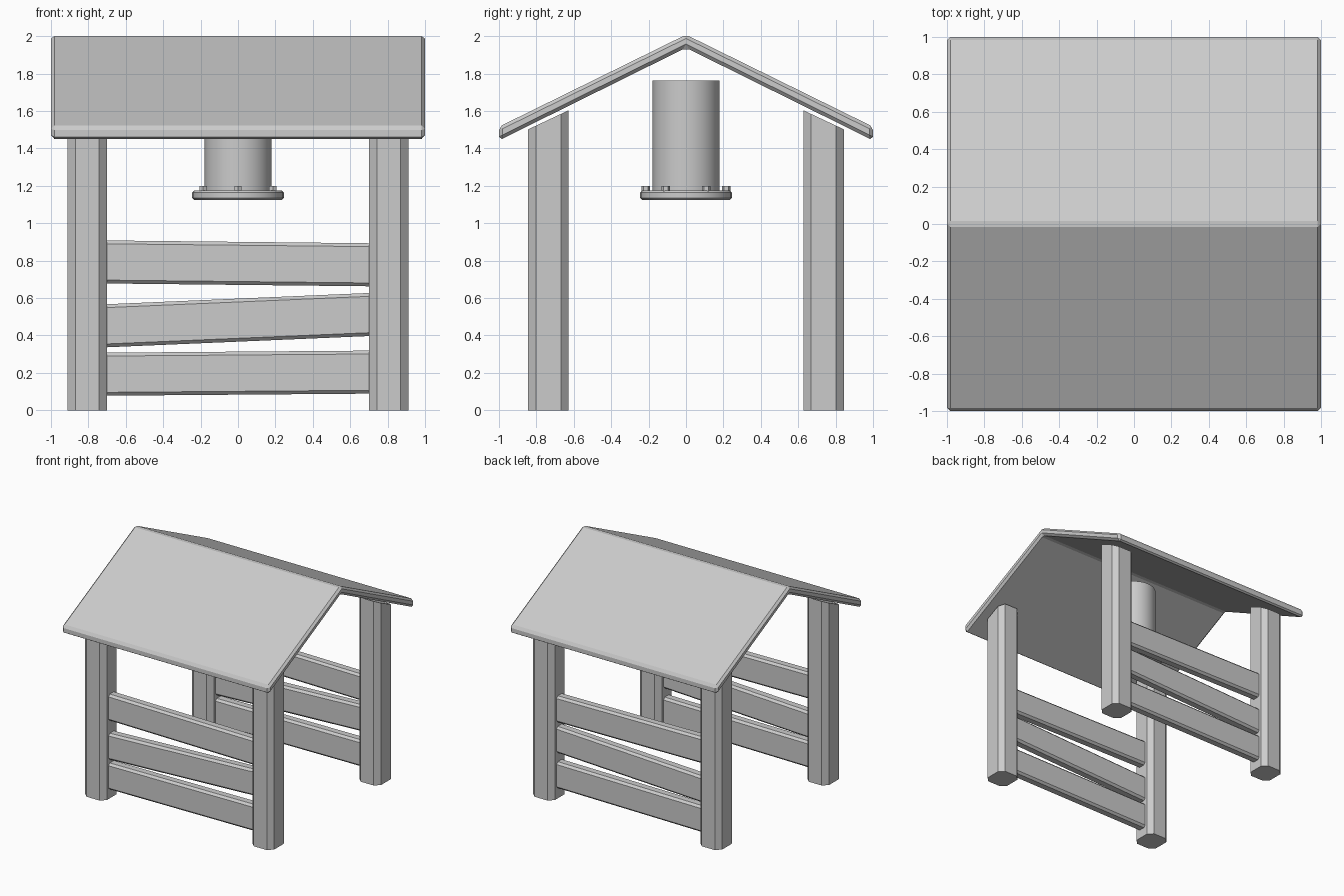
import bpy, bmesh, math
from mathutils import Matrix

if "Cube" in bpy.data.objects:
    bpy.data.objects.remove(bpy.data.objects["Cube"])


def finish(bm, name):
    bmesh.ops.recalc_face_normals(bm, faces=bm.faces)
    me = bpy.data.meshes.new(name)
    bm.to_mesh(me)
    bm.free()
    ob = bpy.data.objects.new(name, me)
    bpy.context.collection.objects.link(ob)
    return ob


def extrude(bm, points, offset):
    face = bm.faces.new([bm.verts.new(p) for p in points])
    res = bmesh.ops.extrude_face_region(bm, geom=[face])
    top = [g for g in res["geom"] if isinstance(g, bmesh.types.BMVert)]
    bmesh.ops.translate(bm, verts=top, vec=offset)
    return top


def bevel(ob, width, angle=35):
    m = ob.modifiers.new("bevel", "BEVEL")
    m.width, m.segments = width, 1
    m.limit_method, m.angle_limit = "ANGLE", math.radians(angle)


def mirror(ob, x, y):
    m = ob.modifiers.new("mirror", "MIRROR")
    m.use_axis = (x, y, False)
    m.use_mirror_merge = False


def smooth(ob):
    bpy.ops.object.select_all(action="DESELECT")
    bpy.context.view_layer.objects.active = ob
    ob.select_set(True)
    bpy.ops.object.shade_smooth_by_angle(angle=math.radians(30))


# Roof: gabled sheet extruded along x, chamfered all round
bm = bmesh.new()
roof_profile = [(-1, 1.443), (-1, 1.516), (0, 2.008), (1, 1.516), (1, 1.443), (0, 1.938)]
extrude(bm, [(-1, y, z) for y, z in roof_profile], (2, 0, 0))
bevel(finish(bm, "roof"), 0.018)

# Posts: chamfered square section, tops cut parallel to the roof
bm = bmesh.new()
cx, cy, hx, hy, c = 0.806, 0.736, 0.105, 0.109, 0.042
section = [(hx, hy - c), (hx - c, hy), (c - hx, hy), (-hx, hy - c),
           (-hx, c - hy), (c - hx, -hy), (hx - c, -hy), (hx, c - hy)]
top = extrude(bm, [(cx + x, cy + y, 0) for x, y in section], (0, 0, 1))
for v in top:
    v.co.z = 1.604 - 0.47 * (v.co.y - 0.627)
mirror(finish(bm, "posts"), True, True)

# Side planks: slightly crooked boards between the posts
for name, z_left, z_right in (("lower_plank", 0.193, 0.204),
                              ("middle_plank", 0.452, 0.512),
                              ("upper_plank", 0.793, 0.778)):
    bm = bmesh.new()
    bmesh.ops.create_cube(bm, size=1, matrix=Matrix.Translation((0, -cy, (z_left + z_right) / 2))
                          @ Matrix.Rotation(-math.atan2(z_right - z_left, 1.4), 4, "Y")
                          @ Matrix.Diagonal((1.45, 0.09, 0.23, 1)))
    plank = finish(bm, name)
    bevel(plank, 0.018)
    mirror(plank, False, True)


def cylinder(bm, radius, z0, z1, x=0, y=0, sides=32):
    bmesh.ops.create_cone(bm, cap_ends=True, segments=sides, radius1=radius, radius2=radius,
                          depth=z1 - z0, matrix=Matrix.Translation((x, y, (z0 + z1) / 2)))


# Hanging pipe under the ridge
bm = bmesh.new()
cylinder(bm, 0.178, 1.15, 1.764)
smooth(finish(bm, "pipe"))

# Flange at the lower end of the pipe
bm = bmesh.new()
cylinder(bm, 0.245, 1.125, 1.175)
flange = finish(bm, "flange")
bevel(flange, 0.01)
smooth(flange)

# Ring of six hexagonal bolts on the flange
bm = bmesh.new()
for i in range(6):
    a = math.radians(30 + 60 * i)
    cylinder(bm, 0.023, 1.165, 1.2, 0.215 * math.cos(a), 0.215 * math.sin(a), 6)
finish(bm, "flange_bolts")
